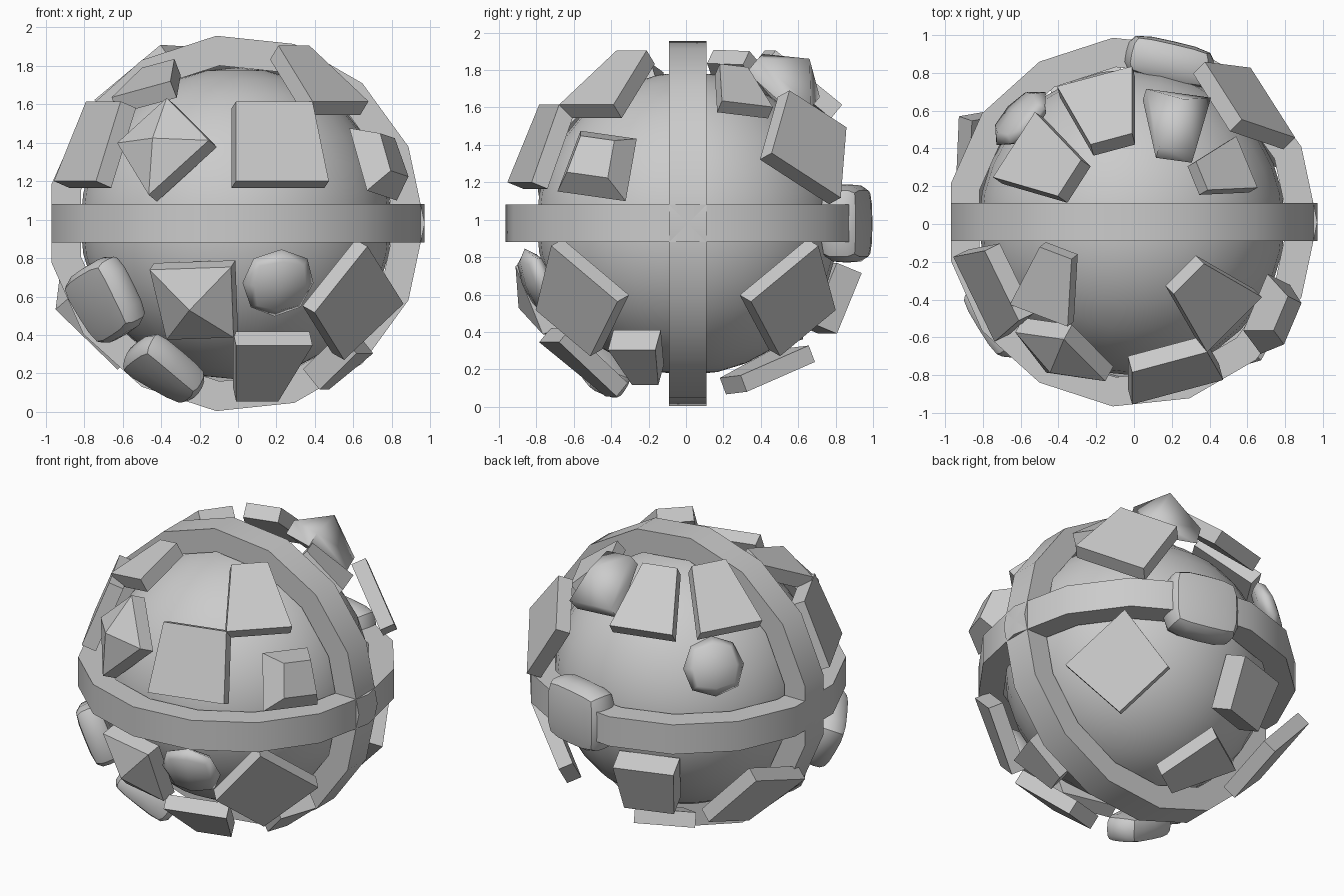
import bpy, bmesh
from math import cos, sin, radians, pi
from mathutils import Vector, Matrix

if "Cube" in bpy.data.objects:
    bpy.data.objects.remove(bpy.data.objects["Cube"])

C = Vector((-0.01, 0.01, 0.98))          # centre of the ball
LAT = {-3: (.44, -.925), -2: (.795, -.635), -1: (.965, -.22),
       1: (.965, .22), 2: (.795, .635), 3: (.44, .925)}   # radius, height of each shell row
ROWS = {'L2': (-3, -2), 'L1': (-2, -1), 'E': (-1, 1), 'U1': (1, 2), 'U2': (2, 3)}


def finish(bm, name, smooth=None):
    bmesh.ops.recalc_face_normals(bm, faces=bm.faces)
    me = bpy.data.meshes.new(name)
    bm.to_mesh(me)
    bm.free()
    ob = bpy.data.objects.new(name, me)
    ob.location = C
    bpy.context.collection.objects.link(ob)
    if smooth:
        for o in bpy.context.selected_objects:
            o.select_set(False)
        bpy.context.view_layer.objects.active = ob
        ob.select_set(True)
        bpy.ops.object.shade_smooth_by_angle(angle=radians(smooth))
    return ob


def ring(name, vertical, n=15, ro=.981, ri=.825, half=.10):
    bm = bmesh.new()
    loops = []
    for i in range(n):
        a = 2 * pi * i / n
        sec = []
        for r, h in ((ro, -half), (ro, half), (ri, half), (ri, -half)):
            u, v = r * cos(a), r * sin(a)
            sec.append(bm.verts.new((u, h, v) if vertical else (u, v, h)))
        loops.append(sec)
    for i in range(n):
        a, b = loops[i], loops[(i + 1) % n]
        for j in range(4):
            bm.faces.new((a[j], b[j], b[(j + 1) % 4], a[(j + 1) % 4]))
    finish(bm, name, 30)


def chunk(name, lon, row, spin=0, tilt=0, size=1.0, push=0.0, thick=.095,
          style='slab', poke=.1, move=(0, 0, 0)):
    """One 30 degree cell of a faceted shell, thickened inward; tilt > 0 turns it to face up."""
    lo, hi = ROWS[row]
    pts = []
    for lat, d in ((lo, 0), (lo, 30), (hi, 30), (hi, 0)):
        r, z = LAT[lat]
        a = radians(lon + d)
        pts.append(Vector((r * cos(a), r * sin(a), z)))
    mid = sum(pts, Vector()) / 4
    nrm = (pts[2] - pts[0]).cross(pts[3] - pts[1]).normalized()
    side = Vector((0, 0, 1)).cross(nrm).normalized()
    lean = Matrix.Rotation(radians(-tilt), 3, side)
    rot = lean @ Matrix.Rotation(radians(spin), 3, nrm)
    loc = [rot @ (p - mid) * size for p in pts]
    mid = mid + nrm * push + Vector(move)
    nrm = lean @ nrm
    taper = .6 if style == 'taper' else 1
    bm = bmesh.new()
    outer = [bm.verts.new(mid + p * taper) for p in loc]
    inner = [bm.verts.new(mid + p - nrm * thick) for p in loc]
    top = bm.faces.new(outer)
    bm.faces.new(inner[::-1])
    for i in range(4):
        j = (i + 1) % 4
        bm.faces.new((outer[i], inner[i], inner[j], outer[j]))
    if style in ('spike', 'spur'):
        res = bmesh.ops.poke(bm, faces=[top])
        res['verts'][0].co += nrm * poke
    ob = finish(bm, name, {'slab': None, 'spike': None, 'taper': 45, 'dome': 180}.get(style, 75))
    if style in ('dome', 'lump'):
        if style == 'lump':            # keep the corners a little fuller
            at = ob.data.attributes.new('crease_edge', 'FLOAT', 'EDGE')
            for i in range(len(ob.data.edges)):
                at.data[i].value = .35
        m = ob.modifiers.new('round', 'SUBSURF')
        m.levels = m.render_levels = 1 if style == 'dome' else 2
        ob.modifiers.move(ob.modifiers.find('round'), 0)   # round before angle smoothing


# inner ball
bm = bmesh.new()
bmesh.ops.create_uvsphere(bm, u_segments=32, v_segments=16, radius=.81)
finish(bm, 'inner_ball', 60)

# crossing bands
ring('equator_band', False)
ring('upright_band', True)

# upper shell pieces
chunk('upper_plate_front', 270, 'U1')
chunk('upper_plate_left', 191, 'U1')
chunk('upper_plate_back_right', 30, 'U1', spin=-31, push=.02, move=(.0, .05, 0))
chunk('upper_spike_front', 226, 'U1', spin=46, size=.85, style='spike', poke=.10, push=-.04)
chunk('upper_dome_back', 122, 'U1', thick=.16, style='dome', push=.03)
chunk('upper_wedge_right', 325, 'U1', spin=-8, size=.8, thick=.13, style='taper',
      move=(.02, -.22, -.07))
chunk('crown_plate_front', 300, 'U2')
chunk('crown_plate_back', 90, 'U2', move=(0, .03, 0))
chunk('crown_plate_back_left', 130, 'U2', spin=3, move=(.01, -.02, 0))
chunk('crown_plate_front_left', 203, 'U2', spin=34, tilt=14, size=.82, push=-.02, move=(.01, .03, 0))
chunk('crown_plate_right', 15, 'U2', spin=-10, size=.72, push=-.05, thick=.08)
chunk('crown_spur_back', 58, 'U2', spin=12, size=.85, style='spur', poke=.16, push=-.01,
      move=(.07, -.03, 0))

# middle knob on the band
chunk('band_knob_back', 62, 'E', size=.95, thick=.22, push=.05, style='lump')

# lower shell pieces
chunk('lower_plate_front_right', 300, 'L1', spin=-40, move=(.03, -.01, 0))
chunk('lower_plate_back_right', 28, 'L1', spin=40)
chunk('lower_plate_back', 93, 'L1', size=.78, thick=.15)
chunk('lower_plate_left', 146, 'L1', spin=-25, tilt=-18, size=1.05, push=.05, move=(.08, .07, -.08))
chunk('lower_spike_front', 240, 'L1', spin=2, size=.88, style='spike', poke=.12, push=-.03)
chunk('lower_dome_front', 270, 'L1', thick=.16, style='dome', push=.03, move=(.01, -.03, .10))
chunk('lower_lump_left', 204, 'L1', spin=20, size=.92, thick=.18, push=.07, style='lump',
      move=(-.03, 0, .02))
chunk('base_plate_front', 270, 'L2')
chunk('base_plate_right', 326, 'L2', size=.65, thick=.14, move=(0, -.07, .01))
chunk('base_plate_back', 98, 'L2', spin=-10, tilt=-18, size=.92, move=(.1, -.13, -.05))
chunk('base_lump_front', 216, 'L2', spin=30, size=.92, thick=.17, push=.06, style='lump')
